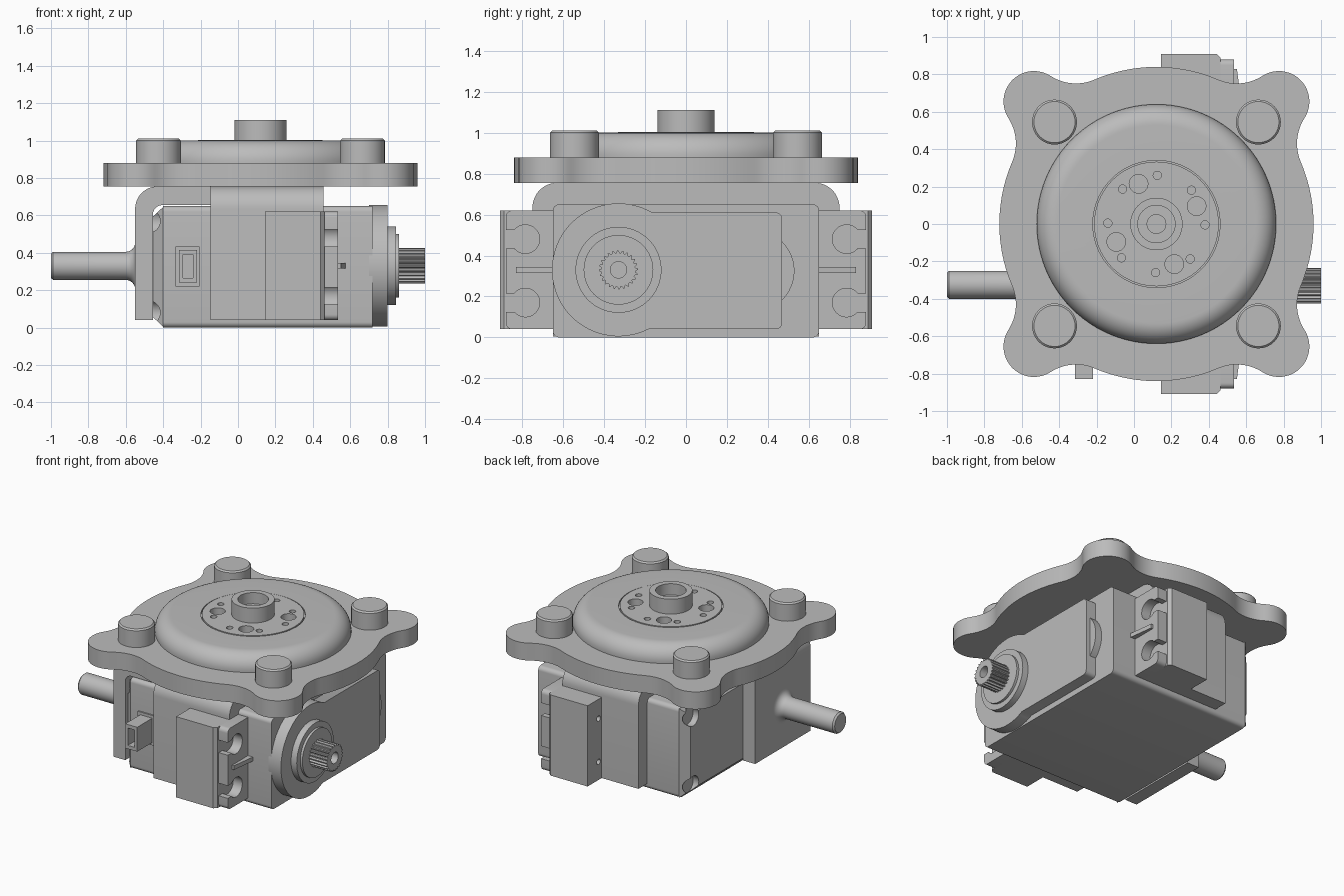
import bpy, bmesh, math
from math import sin, cos, pi, radians
from mathutils import Vector

old = bpy.data.objects.get("Cube")
if old:
    bpy.data.objects.remove(old, do_unlink=True)

grey = bpy.data.materials.new("machined_grey")
grey.use_nodes = True
grey.diffuse_color = (0.5, 0.5, 0.5, 1)
grey.node_tree.nodes["Principled BSDF"].inputs["Base Color"].default_value = (0.5, 0.5, 0.5, 1)
parts = []


def finish(name, bm):
    bmesh.ops.recalc_face_normals(bm, faces=bm.faces)
    me = bpy.data.meshes.new(name)
    bm.to_mesh(me)
    bm.free()
    me.materials.append(grey)
    ob = bpy.data.objects.new(name, me)
    bpy.context.collection.objects.link(ob)
    parts.append(ob)
    return ob


def place(axis, u, v, w):
    """Point from profile coordinates u, v and distance w along the axis."""
    return Vector({"x": (w, u, v), "y": (u, w, v), "z": (u, v, w)}[axis])


def arc(cx, cy, r, a0, a1, n=12):
    return [(cx + r * cos(a0 + (a1 - a0) * i / n), cy + r * sin(a0 + (a1 - a0) * i / n))
            for i in range(n + 1)]


def rounded(u0, u1, v0, v1, r):
    return (arc(u1 - r, v1 - r, r, 0, pi / 2, 6) + arc(u0 + r, v1 - r, r, pi / 2, pi, 6)
            + arc(u0 + r, v0 + r, r, pi, 1.5 * pi, 6) + arc(u1 - r, v0 + r, r, 1.5 * pi, 2 * pi, 6))


def prism(name, pts, axis, w0, w1):
    bm = bmesh.new()
    rings = [[bm.verts.new(place(axis, u, v, w)) for u, v in pts] for w in (w0, w1)]
    n = len(pts)
    for i in range(n):
        j = (i + 1) % n
        bm.faces.new((rings[0][i], rings[0][j], rings[1][j], rings[1][i]))
    bm.faces.new(rings[0])
    bm.faces.new(rings[1])
    return finish(name, bm)


def box(name, x, y, z):
    return prism(name, [(x[0], y[0]), (x[1], y[0]), (x[1], y[1]), (x[0], y[1])], "z", *z)


def lathe(name, profile, axis, cu, cv, n=64):
    """Turn (distance, radius) pairs around an axis through cu, cv."""
    bm = bmesh.new()
    rings = [[bm.verts.new(place(axis, cu + r * cos(2 * pi * i / n), cv + r * sin(2 * pi * i / n), w))
              for i in range(n)] for w, r in profile]
    for a, b in zip(rings, rings[1:]):
        for i in range(n):
            j = (i + 1) % n
            bm.faces.new((a[i], a[j], b[j], b[i]))
    bm.faces.new(rings[0])
    bm.faces.new(rings[-1])
    return finish(name, bm)


def cyl(name, axis, cu, cv, r, w0, w1, n=32):
    return lathe(name, [(w0, r), (w1, r)], axis, cu, cv, n)


def cut(ob, cutters):
    for c in cutters:
        m = ob.modifiers.new("cut", "BOOLEAN")
        m.operation, m.solver, m.object = "DIFFERENCE", "EXACT", c
    bpy.context.view_layer.update()
    dg = bpy.context.evaluated_depsgraph_get()
    me = bpy.data.meshes.new_from_object(ob.evaluated_get(dg))
    ob.modifiers.clear()
    ob.data = me
    for c in cutters:
        parts.remove(c)
        bpy.data.objects.remove(c, do_unlink=True)


# Mounting plate: round body, four corner lobes, concave fillets between
CX = 0.12
R, D, LOBE, F = 0.84, 0.926, 0.163, 0.25
al = math.acos(((R + F) ** 2 + D ** 2 - (LOBE + F) ** 2) / (2 * (R + F) * D))
fx, fy = (R + F) * cos(al), (R + F) * sin(al)
be = math.atan2(fy, fx - D)
quarter = (arc(fx, -fy, F, pi - al, pi - be)[:-1] + arc(D, 0, LOBE, -be, be, 20)[:-1]
           + arc(fx, fy, F, pi + be, pi + al)[:-1] + arc(0, 0, R, al, pi / 2 - al, 14)[:-1])
outline = []
for k in range(4):
    t = pi / 4 + k * pi / 2
    outline += [(CX + u * cos(t) - v * sin(t), u * sin(t) + v * cos(t)) for u, v in quarter]
prism("mounting_plate", outline, "z", 0.755, 0.88)

for sx in (-1, 1):
    for sy in (-1, 1):
        lathe("plate_bolt", [(0.87, 0.12), (1.0, 0.12), (1.01, 0.11)], "z",
              CX + sx * 0.545, sy * 0.545, 40)

# Domed cap with a central horn disc and its ring of holes
edge = [(z, r) for r, z in arc(0.53, 0.89, 0.11, 0, pi / 2)]
dome = lathe("dome_cap", [(0.87, 0.64)] + edge
             + [(1.0, 0.34), (0.985, 0.34), (0.985, 0.333), (1.003, 0.333)], "z", CX, 0, 96)
holes = []
for count, r, ring, start in ((4, 0.05, 0.235, 24), (8, 0.022, 0.26, 44)):
    for k in range(count):
        t = radians(start) + 2 * pi * k / count
        holes.append(cyl("hole", "z", CX + ring * cos(t), ring * sin(t), r, 0.94, 1.1, 24))
cut(dome, holes)
lathe("horn_hub", [(0.99, 0.14), (1.11, 0.14), (1.11, 0.1), (1.03, 0.1), (1.03, 0.05), (1.005, 0.05)],
      "z", CX, 0, 48)

# Servo case and tapered rear cover
prism("servo_case", rounded(-0.65, 0.65, 0.0, 0.65, 0.03), "x", -0.40, 0.72)
cover = box("rear_cover", (-0.455, -0.40), (-0.65, 0.65), (0.005, 0.645))
for v in cover.data.vertices:
    if v.co.x < -0.43:
        v.co.y *= 0.92
        v.co.z = 0.325 + (v.co.z - 0.325) * 0.84
cut(cover, [cyl("recess", "x", y, z, 0.065, -0.5, -0.41)
            for y in (-0.57, 0.57) for z in (0.08, 0.57)])

# Front gearbox: raised lid, bump, stepped bearing and splined output
Y, Z = -0.33, 0.33
lid = arc(Y, Z, 0.325, radians(59.5), radians(297), 48)
lid += arc(0.44, 0.07, 0.03, -pi / 2, 0, 5) + arc(0.44, 0.58, 0.03, 0, pi / 2, 5)
prism("gearbox_lid", lid, "x", 0.70, 0.80)
cyl("gear_bump", "x", 0.33, 0.325, 0.2, 0.70, 0.77, 48)
lathe("bearing_seat", [(0.79, 0.21), (0.845, 0.21), (0.845, 0.17), (0.862, 0.17)], "x", Y, Z)
teeth = []
for k in range(96):
    r = 0.095 if k % 4 < 2 else 0.083
    teeth.append((Y + r * cos(2 * pi * k / 96), Z + r * sin(2 * pi * k / 96)))
spline = prism("output_spline", teeth, "x", 0.85, 1.0)
cut(spline, [cyl("hole", "x", Y, Z, 0.04, 0.9, 1.1)])

# Saddle strap over the case
strap = ([(-0.75, 0.04), (0.75, 0.04)] + arc(0.63, 0.635, 0.12, 0, pi / 2)
         + arc(-0.63, 0.635, 0.12, pi / 2, pi))
prism("saddle_strap", strap, "x", -0.147, 0.457)

# Rear arm bending down from the strap, with its pivot shaft
arm = ([(-0.14, 0.655), (-0.14, 0.755)] + arc(-0.43, 0.635, 0.12, pi / 2, pi)
       + [(-0.55, 0.04), (-0.455, 0.04)] + arc(-0.405, 0.605, 0.05, pi, pi / 2, 6))
prism("rear_arm", arm, "y", -0.63, 0.0)
flare = [(-0.60 + 0.05 * sin(t), 0.125 - 0.05 * cos(t)) for t in [k * pi / 12 for k in range(7)]]
lathe("pivot_shaft", [(-1.0, 0.065), (-0.988, 0.075)] + flare + [(-0.54, 0.125)], "x", -0.325, 0.33, 40)

# Mounting ears, slotted lugs and ribs on both sides
for s in (-1, 1):
    ear = [(0.145, s * 0.64), (0.145, s * 0.91), (0.44, s * 0.91), (0.462, s * 0.89), (0.462, s * 0.64)]
    ear = prism("mounting_ear", ear, "z", 0.04, 0.62)
    cut(ear, [cyl("hole", "x", s * 0.785, z, 0.02, 0, 0.6, 20) for z in (0.17, 0.48)])
    lo, hi = sorted((s * 0.62, s * 0.88))
    lug = prism("slotted_lug", rounded(lo, hi, 0.04, 0.62, 0.03), "x", 0.455, 0.535)
    cutters = []
    for z in (0.17, 0.48):
        cutters.append(cyl("slot", "x", s * 0.785, z, 0.07, 0.463, 0.6))
        cutters.append(box("slot", (0.463, 0.6), sorted((s * 0.785, s * 0.95)), (z - 0.045, z + 0.045)))
    cut(lug, cutters)
    prism("lug_rib", [(0.53, s * 0.64), (0.575, s * 0.64), (0.55, s * 0.83), (0.53, s * 0.83)],
          "z", 0.315, 0.345)

# Hollow cable socket on the front side
box("socket_base", (-0.335, -0.205), (-0.66, -0.64), (0.22, 0.435))
socket = box("cable_socket", (-0.315, -0.22), (-0.83, -0.64), (0.24, 0.415))
cut(socket, [box("slot", (-0.295, -0.24), (-0.9, -0.70), (0.265, 0.39))])

# Smooth curved faces and keep hard edges
bpy.ops.object.select_all(action="DESELECT")
for ob in parts:
    ob.select_set(True)
bpy.context.view_layer.objects.active = parts[0]
bpy.ops.object.shade_smooth_by_angle(angle=radians(30))
